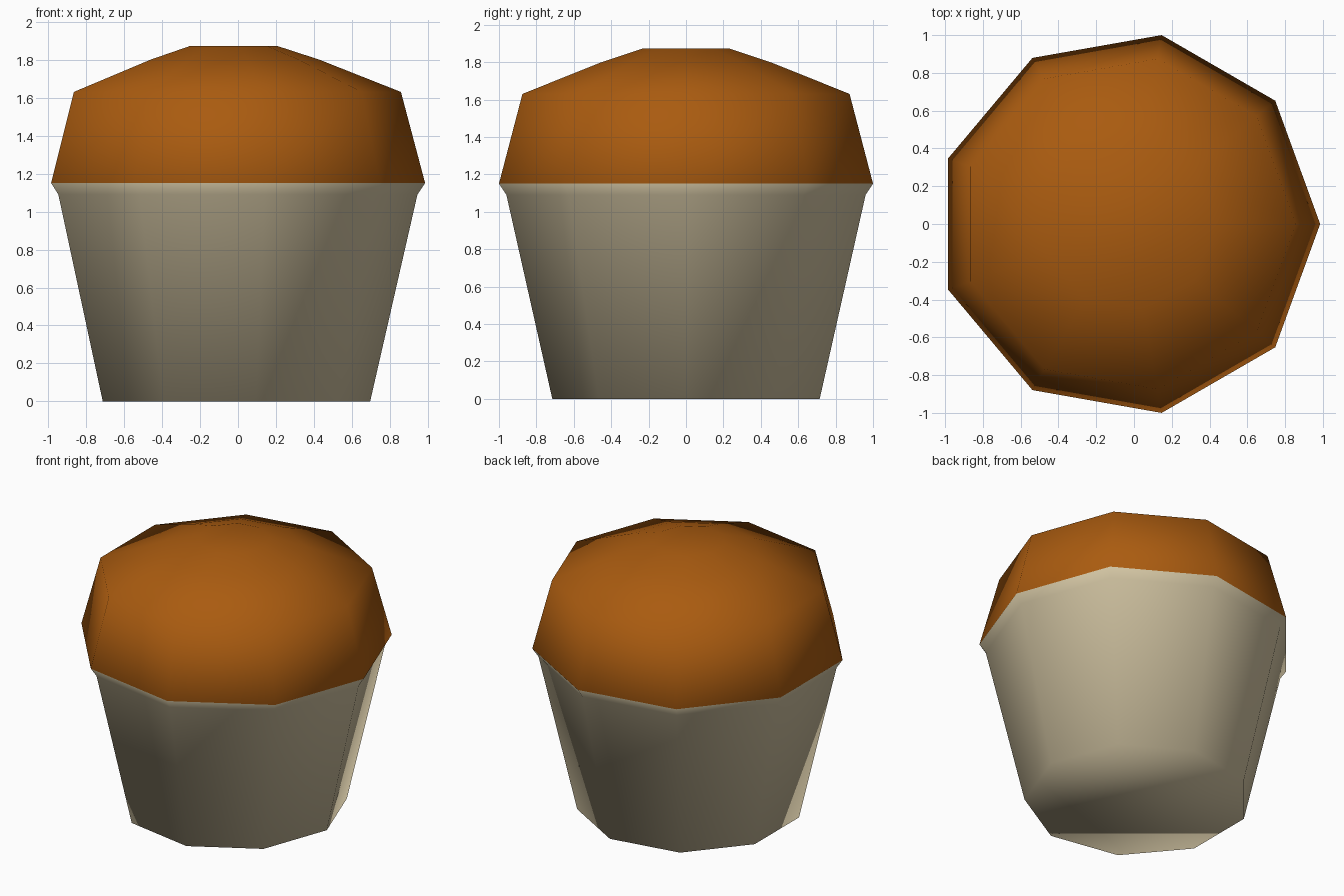
import bpy, bmesh, math

if "Cube" in bpy.data.objects:
    bpy.data.objects.remove(bpy.data.objects["Cube"])

SIDES = 9
AXIS_X = -0.03  # an odd-sided ring is off-centre within its bounds

# (radius, height) from the base of the cup to the top of the dome
PROFILE = [(0.726, 0.0), (0.975, 1.09), (1.0154, 1.15),
           (0.888, 1.63), (0.458, 1.80), (0.234, 1.873)]
SEAM = 1.15


def material(name, rgb):
    m = bpy.data.materials.new(name)
    m.diffuse_color = (*rgb, 1.0)
    m.use_nodes = True
    m.node_tree.nodes["Principled BSDF"].inputs["Base Color"].default_value = m.diffuse_color
    return m


# Lathe the profile into nine-sided rings
bm = bmesh.new()
rings = []
for r, z in PROFILE:
    ring = []
    for i in range(SIDES):
        a = math.tau * i / SIDES
        ring.append(bm.verts.new((AXIS_X + r * math.cos(a), r * math.sin(a), z)))
    rings.append(ring)

for low, high in zip(rings, rings[1:]):
    for i in range(SIDES):
        j = (i + 1) % SIDES
        bm.faces.new((low[i], low[j], high[j], high[i]))

# Close the base and the top
bm.faces.new(rings[0][::-1])
bm.faces.new(rings[-1])

# Paper cup below the seam, baked dome above; smooth throughout
for f in bm.faces:
    f.material_index = int(f.calc_center_median().z > SEAM)
    f.smooth = True

mesh = bpy.data.meshes.new("muffin")
bm.to_mesh(mesh)
bm.free()
mesh.materials.append(material("cream paper", (0.64, 0.55, 0.36)))
mesh.materials.append(material("baked brown", (0.40, 0.105, 0.005)))
bpy.context.collection.objects.link(bpy.data.objects.new("muffin", mesh))
